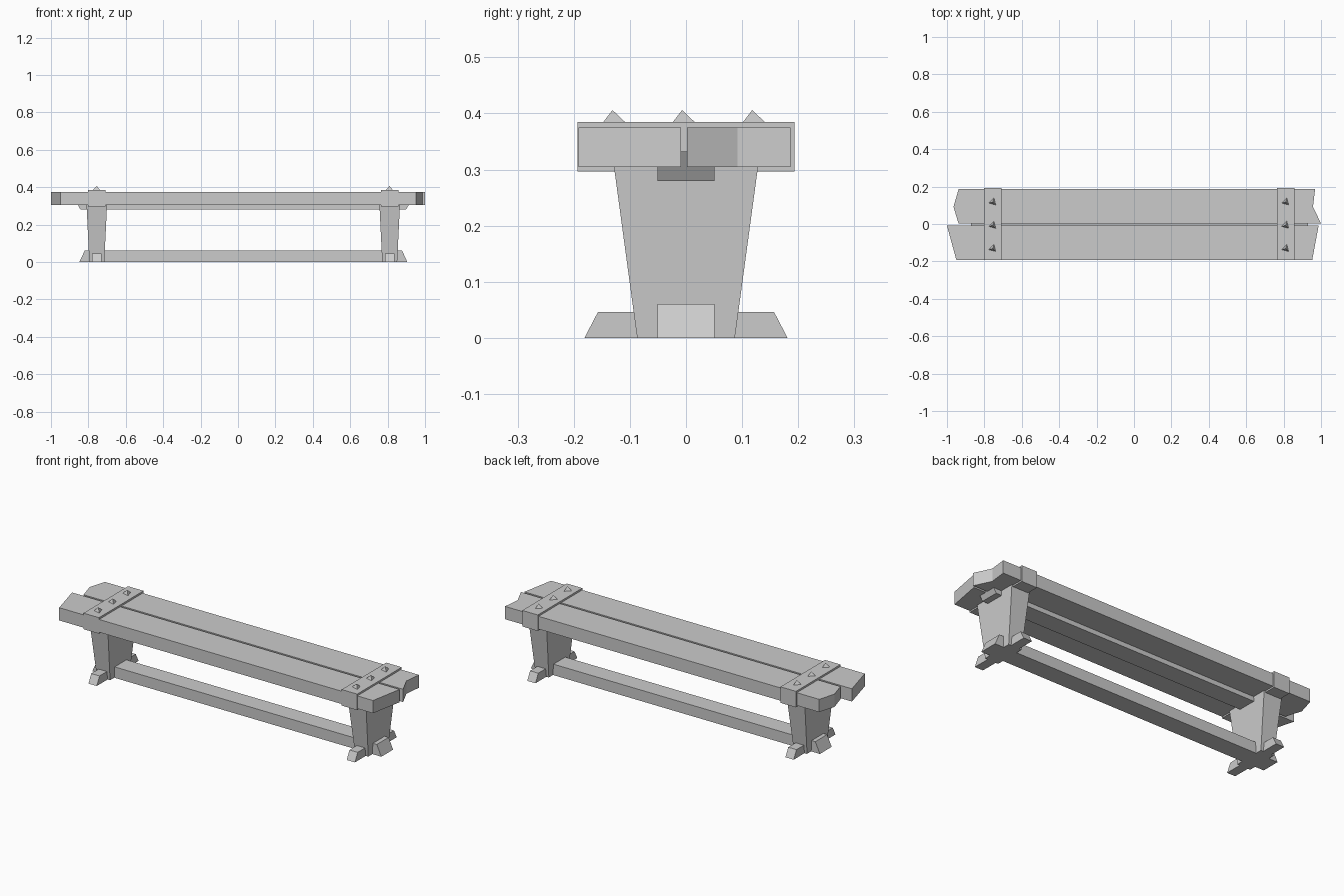
import bpy, bmesh
from math import radians, sin, cos

if "Cube" in bpy.data.objects:
    bpy.data.objects.remove(bpy.data.objects["Cube"])


def loft(name, lower, upper):
    """Solid between two matching counter-clockwise rings."""
    bm = bmesh.new()
    a = [bm.verts.new(p) for p in lower]
    b = [bm.verts.new(p) for p in upper]
    bm.faces.new(a[::-1])
    bm.faces.new(b)
    n = len(a)
    for i in range(n):
        j = (i + 1) % n
        bm.faces.new((a[i], a[j], b[j], b[i]))
    bmesh.ops.recalc_face_normals(bm, faces=bm.faces[:])
    mesh = bpy.data.meshes.new(name)
    bm.to_mesh(mesh)
    bm.free()
    obj = bpy.data.objects.new(name, mesh)
    bpy.context.collection.objects.link(obj)
    return obj


def rect(x0, x1, y0, y1, z):
    return [(x0, y0, z), (x1, y0, z), (x1, y1, z), (x0, y1, z)]


def plank(name, outline, z0=0.305, z1=0.375):
    return loft(name, [(x, y, z0) for x, y in outline],
                [(x, y, z1) for x, y in outline])


def spike(name, x, y, z, radius=0.024, height=0.022):
    # three-sided nail head
    bm = bmesh.new()
    base = [bm.verts.new((x + radius * cos(radians(a)), y + radius * sin(radians(a)), z))
            for a in (75, 195, 315)]
    tip = bm.verts.new((x, y, z + height))
    bm.faces.new(base[::-1])
    for i in range(3):
        bm.faces.new((base[i], base[(i + 1) % 3], tip))
    mesh = bpy.data.meshes.new(name)
    bm.to_mesh(mesh)
    bm.free()
    bpy.context.collection.objects.link(bpy.data.objects.new(name, mesh))


# seat planks with rough-cut ends
plank("front_seat_plank", [(-0.95, -0.192), (0.953, -0.192), (0.987, -0.009), (-1.0, -0.009)])
plank("back_seat_plank", [(-0.938, 0.002), (1.0, 0.002), (0.957, 0.092),
                          (0.968, 0.186), (-0.938, 0.186), (-0.965, 0.092)])

# long rails with slanted ends
loft("lower_rail", rect(-0.848, 0.905, -0.051, 0.051, 0.0),
     rect(-0.82, 0.878, -0.051, 0.051, 0.06))
loft("upper_rail", rect(-0.842, 0.898, -0.051, 0.051, 0.28),
     rect(-0.872, 0.93, -0.051, 0.051, 0.332))

# leg, foot, strap and spikes at each end
for side, x in (("left", -0.755), ("right", 0.811)):
    loft(side + "_leg", rect(x - 0.04, x + 0.04, -0.087, 0.087, 0.0),
         rect(x - 0.055, x + 0.055, -0.129, 0.129, 0.31))
    loft(side + "_foot", rect(x - 0.025, x + 0.025, -0.181, 0.181, 0.0),
         rect(x - 0.025, x + 0.025, -0.157, 0.157, 0.046))
    loft(side + "_strap", rect(x - 0.047, x + 0.047, -0.193, 0.193, 0.297),
         rect(x - 0.047, x + 0.047, -0.193, 0.193, 0.385))
    for i, y in enumerate((-0.131, -0.007, 0.118)):
        spike(f"{side}_spike_{i + 1}", x, y, 0.384)
